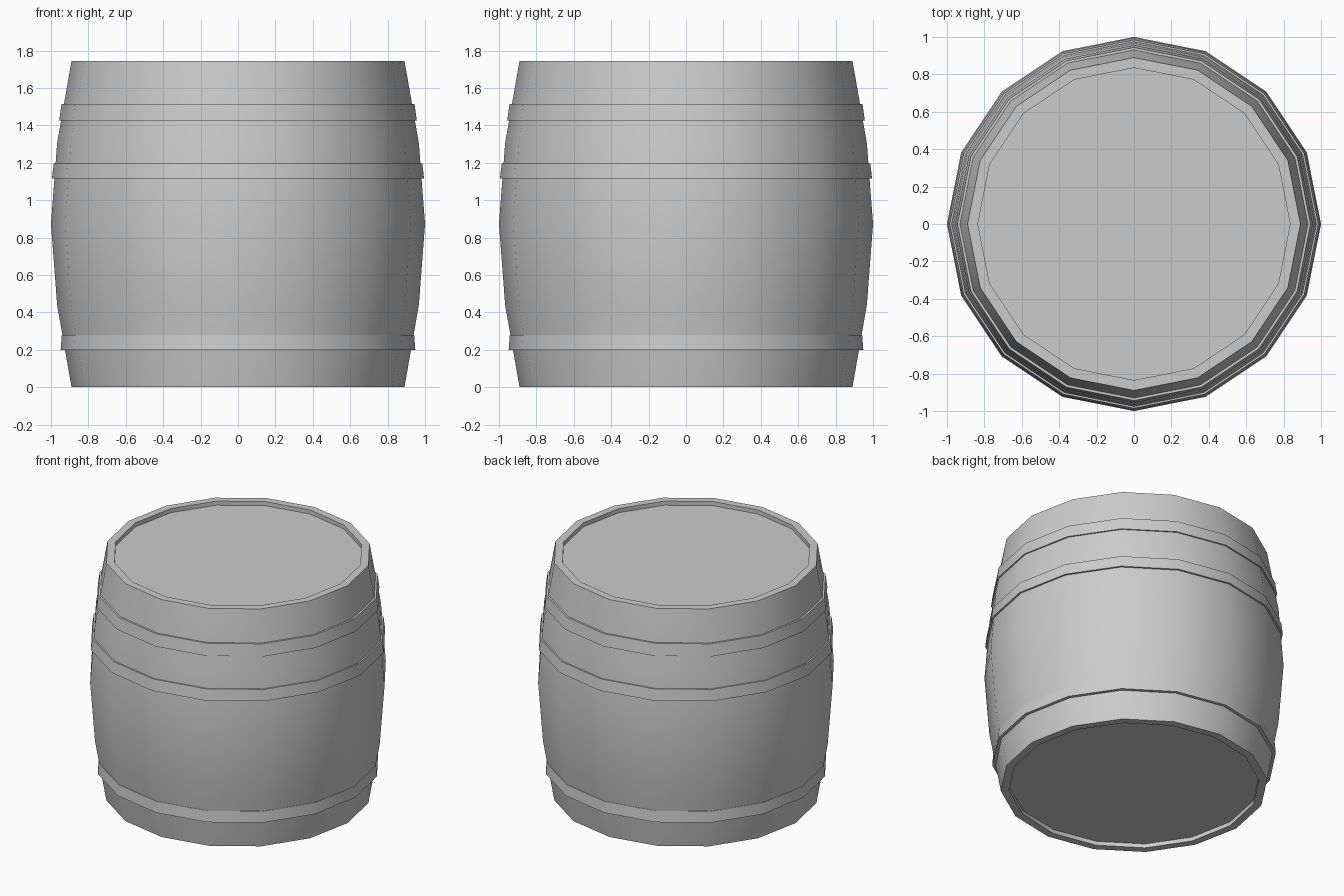
import bpy, bmesh, math

if "Cube" in bpy.data.objects:
    bpy.data.objects.remove(bpy.data.objects["Cube"])

SIDES = 16

def lathe(name, profile, closed=False):
    """Revolve (radius, z) points around z with SIDES segments."""
    bm = bmesh.new()
    rings = []
    for r, z in profile:
        rings.append([bm.verts.new((r * math.cos(2 * math.pi * i / SIDES),
                                    r * math.sin(2 * math.pi * i / SIDES), z))
                      for i in range(SIDES)])
    pairs = list(zip(rings, rings[1:]))
    if closed:
        pairs.append((rings[-1], rings[0]))
    else:
        # flat lids at both ends
        bm.faces.new(rings[0])
        bm.faces.new(rings[-1])
    for a, b in pairs:
        for i in range(SIDES):
            j = (i + 1) % SIDES
            bm.faces.new((a[i], a[j], b[j], b[i]))
    bmesh.ops.recalc_face_normals(bm, faces=bm.faces)
    mesh = bpy.data.meshes.new(name)
    bm.to_mesh(mesh)
    bm.free()
    obj = bpy.data.objects.new(name, mesh)
    bpy.context.collection.objects.link(obj)
    bpy.context.view_layer.objects.active = obj
    obj.select_set(True)
    bpy.ops.object.shade_smooth_by_angle(angle=math.radians(30))
    obj.select_set(False)
    return obj

# Bulging body with a recessed lid at each end
H, LIP = 1.745, 0.03
lathe("barrel_body", [
    (0.835, LIP), (0.835, 0), (0.89, 0), (0.967, 0.44), (1.0, H / 2),
    (0.967, H - 0.44), (0.89, H), (0.835, H), (0.835, H - LIP)])

# Hoops, each flaring slightly towards its lower edge
for name, z0, z1, r0, r1 in [
        ("lower_hoop", 0.2, 0.28, 0.948, 0.942),
        ("middle_hoop", 1.115, 1.197, 0.995, 0.985),
        ("upper_hoop", 1.425, 1.513, 0.956, 0.944)]:
    lathe(name, [(r0 - 0.035, z0), (r0, z0), (r1, z1), (r1 - 0.035, z1)], closed=True)
